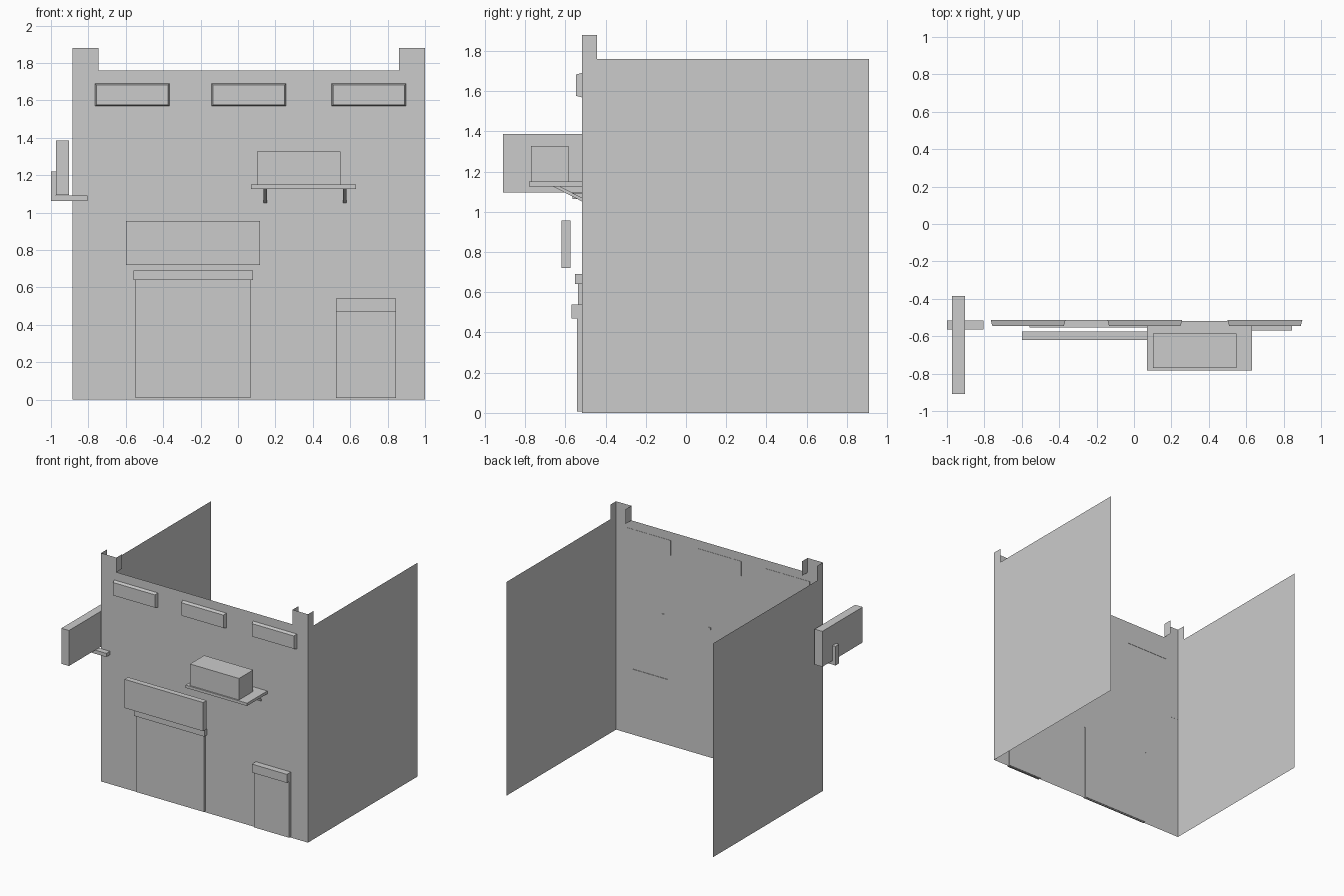
import bpy, bmesh

if "Cube" in bpy.data.objects:
    bpy.data.objects.remove(bpy.data.objects["Cube"])

XL, XR = -0.885, 1.0          # side walls
YF, YB, YP = -0.518, 0.91, -0.443  # facade, back edge, corner post depth
ZW, ZP = 1.76, 1.88           # wall top, post top
PW = 0.14                     # post width


def mesh_object(name, polys):
    bm = bmesh.new()
    for poly in polys:
        bm.faces.new([bm.verts.new(p) for p in poly])
    bmesh.ops.remove_doubles(bm, verts=bm.verts, dist=1e-4)
    bmesh.ops.recalc_face_normals(bm, faces=bm.faces)
    me = bpy.data.meshes.new(name)
    bm.to_mesh(me)
    bm.free()
    ob = bpy.data.objects.new(name, me)
    bpy.context.collection.objects.link(ob)
    return ob


def prism(name, profile, axis, a, b, inset=0.0):
    """Extrude a 2D profile along an axis; inset shrinks the end at a."""
    us, vs = zip(*profile)
    cu, cv = (min(us) + max(us)) / 2, (min(vs) + max(vs)) / 2

    def point(u, v, t):
        return {'x': (t, u, v), 'y': (u, t, v)}[axis]

    def shrink(u, v):
        return (u + (inset if u < cu else -inset), v + (inset if v < cv else -inset))

    near = [point(*(shrink(u, v) if inset else (u, v)), a) for u, v in profile]
    far = [point(u, v, b) for u, v in profile]
    n = len(profile)
    sides = [(near[i], near[(i + 1) % n], far[(i + 1) % n], far[i]) for i in range(n)]
    return mesh_object(name, [near, far] + sides)


def box(name, x, y, z, inset=0.0):
    profile = [(x[0], z[0]), (x[1], z[0]), (x[1], z[1]), (x[0], z[1])]
    return prism(name, profile, 'y', y[0], y[1], inset)


# Facade sheet with raised corners
facade = [(XL, 0), (XR, 0), (XR, ZP), (XR - PW, ZP), (XR - PW, ZW),
          (XL + PW, ZW), (XL + PW, ZP), (XL, ZP)]
walls = [[(x, YF, z) for x, z in facade]]
# Side wall sheets and the inner returns of the corner posts
side = [(YF, 0), (YB, 0), (YB, ZW), (YP, ZW), (YP, ZP), (YF, ZP)]
for x, inner in ((XL, XL + PW), (XR, XR - PW)):
    walls.append([(x, y, z) for y, z in side])
    walls.append([(inner, YF, ZW), (inner, YP, ZW), (inner, YP, ZP), (inner, YF, ZP)])
mesh_object("building_walls", walls)

BACK = YF + 0.004  # attached parts sink slightly through the wall

# Upper windows, tapering toward the front
for i, x in enumerate((-0.766, -0.142, 0.5)):
    box(f"upper_window_{i + 1}", (x, x + 0.4), (-0.546, BACK), (1.568, 1.692), 0.009)

# Large shutter with header and sign panel
box("large_shutter", (-0.548, 0.066), (-0.538, BACK), (0.01, 0.64))
box("shutter_header", (-0.56, 0.08), (-0.553, BACK), (0.64, 0.69))
box("front_sign_panel", (-0.6, 0.117), (-0.62, -0.574), (0.72, 0.956))

# Small door with header
box("small_door", (0.525, 0.845), (-0.542, BACK), (0.008, 0.47))
box("small_door_header", (0.525, 0.845), (-0.57, BACK), (0.47, 0.54))

# Wall shelf with machine unit and diagonal brackets
box("wall_shelf", (0.07, 0.63), (-0.782, YF), (1.127, 1.15))
box("rooftop_unit", (0.102, 0.548), (-0.77, -0.585), (1.15, 1.327))
strut = [(-0.665, 1.128), (-0.63, 1.128), (BACK, 1.068), (BACK, 1.05)]
for i, x in enumerate((0.137, 0.561)):
    prism(f"shelf_bracket_{i + 1}", strut, 'x', x, x + 0.018)

# Projecting side sign on an L-shaped mount
box("side_sign_panel", (-0.972, -0.903), (-0.91, -0.385), (1.095, 1.387))
mount = [(-1.0, 1.063), (-0.805, 1.063), (-0.805, 1.093),
         (-0.972, 1.093), (-0.972, 1.22), (-1.0, 1.22)]
prism("side_sign_mount", mount, 'y', -0.564, -0.517)
